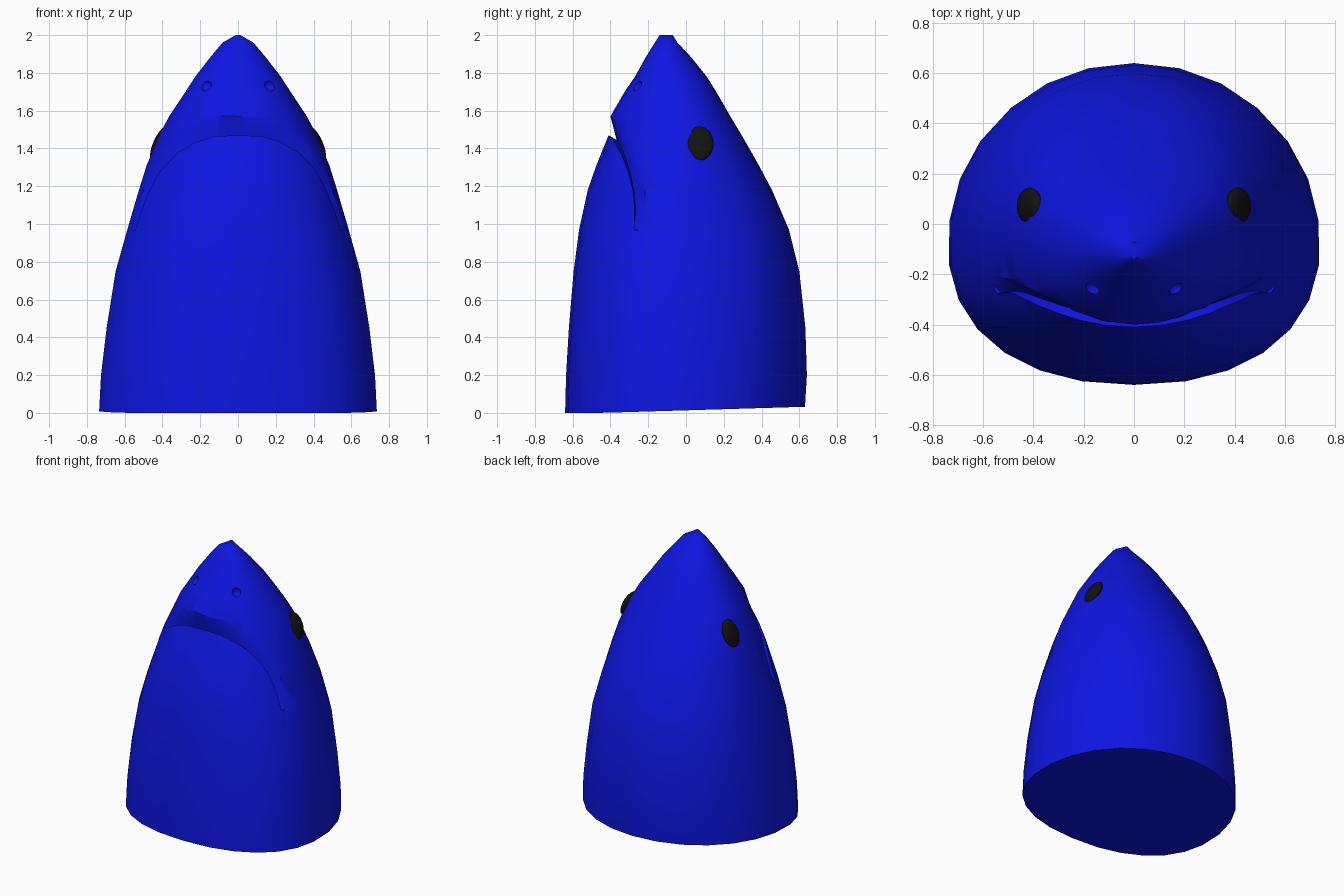
import bpy, bmesh, math
from mathutils import Vector

if "Cube" in bpy.data.objects:
    bpy.data.objects.remove(bpy.data.objects["Cube"])

# head profile: z, half width, front y, back y, y of widest point
RINGS = [
    (0.00, .740, -.640, .630, -.08), (0.20, .730, -.635, .640, -.08),
    (0.45, .700, -.620, .632, -.08), (0.75, .652, -.595, .600, -.06),
    (0.97, .590, -.566, .545, -.05), (1.18, .528, -.520, .455, -.03),
    (1.31, .487, -.475, .386, -.02), (1.47, .420, -.410, .295, -.01),
    (1.57, .367, -.400, .235, -.02), (1.70, .280, -.325, .160, -.05),
    (1.78, .228, -.270, .110, -.07), (1.88, .150, -.215, .030, -.09),
    (1.96, .083, -.165, -.045, -.10), (2.00, .012, -.140, -.070, -.105)]
SIDES = 26
N_FRONT, N_BACK = 2.25, 2.05


def ring_at(z):
    for a, b in zip(RINGS, RINGS[1:]):
        if a[0] <= z <= b[0]:
            t = (z - a[0]) / (b[0] - a[0])
            return [p + (q - p) * t for p, q in zip(a, b)]


def on_surface(y, z):
    """Point on the +x side of the head at a given y and z."""
    _, w, f, b, c = ring_at(z)
    n, r = (N_FRONT, c - f) if y < c else (N_BACK, b - c)
    return Vector((w * max(0, 1 - (abs(y - c) / r) ** n) ** (1 / n), y, z))


def material(name, rgb):
    m = bpy.data.materials.new(name)
    m.diffuse_color = (*rgb, 1)
    m.use_nodes = True
    m.node_tree.nodes["Principled BSDF"].inputs["Base Color"].default_value = m.diffuse_color
    return m


def new_object(name, bm, mat=None):
    bmesh.ops.recalc_face_normals(bm, faces=bm.faces)
    me = bpy.data.meshes.new(name)
    bm.to_mesh(me)
    bm.free()
    ob = bpy.data.objects.new(name, me)
    bpy.context.collection.objects.link(ob)
    if mat:
        me.materials.append(mat)
    return ob


def loft(name, rings, mat=None):
    """Skin closed rings of points and cap both ends."""
    bm = bmesh.new()
    vs = [[bm.verts.new(p) for p in r] for r in rings]
    n = len(vs[0])
    for a, b in zip(vs, vs[1:]):
        for i in range(n):
            j = (i + 1) % n
            bm.faces.new((a[i], a[j], b[j], b[i]))
    bm.faces.new(vs[0][::-1])
    bm.faces.new(vs[-1])
    return new_object(name, bm, mat)


def ball(name, centre, radii, tilt, u, v, mat=None):
    bm = bmesh.new()
    bmesh.ops.create_uvsphere(bm, u_segments=u, v_segments=v, radius=1)
    ob = new_object(name, bm, mat)
    ob.location, ob.scale, ob.rotation_euler = centre, radii, (0, tilt, 0)
    return ob


def smooth(ob, angle):
    bpy.ops.object.select_all(action='DESELECT')
    ob.select_set(True)
    bpy.context.view_layer.objects.active = ob
    bpy.ops.object.shade_smooth_by_angle(angle=math.radians(angle))


def cut(ob, cutter):
    cutter.hide_render = True
    m = ob.modifiers.new("cut", 'BOOLEAN')
    m.operation, m.solver, m.object = 'DIFFERENCE', 'EXACT', cutter
    bpy.context.view_layer.objects.active = ob
    bpy.ops.object.modifier_apply(modifier=m.name)
    bpy.data.objects.remove(cutter)


blue = material("blue_skin", (.004, .008, .75))
black = material("black_eye", (.006, .006, .006))

# head: lofted egg-shaped sections, base slightly slanted
rings = []
for k, (z, w, f, b, c) in enumerate(RINGS):
    pts = []
    for i in range(SIDES):
        a = -math.pi / 2 + 2 * math.pi * i / SIDES
        s, co = math.sin(a), math.cos(a)
        n, r = (N_FRONT, c - f) if s < 0 else (N_BACK, b - c)
        x = math.copysign(w * abs(co) ** (2 / n), co)
        y = c + math.copysign(r * abs(s) ** (2 / n), s)
        pts.append((x, y, z + (max(0, .03 * (y + .45)) if k == 0 else 0)))
    rings.append(pts)
head = loft("head", rings, blue)

# mouth: wedge-shaped groove; jaw edge (y, z) and upper lip edge (y, z)
MOUTH = [(-.410, 1.470, -.400, 1.570), (-.400, 1.463, -.385, 1.557),
         (-.380, 1.435, -.350, 1.515), (-.345, 1.375, -.300, 1.430),
         (-.305, 1.270, -.245, 1.300), (-.280, 1.170, -.215, 1.180),
         (-.272, 1.070, -.210, 1.060), (-.275, 0.970, -.240, 0.965)]
half = []
for k, (ly, lz, uy, uz) in enumerate(MOUTH):
    low, up = on_surface(ly, lz), on_surface(uy, uz)
    if k == 0:
        low.x = up.x = 0
    inward = -Vector((low.x, low.y, 0)).normalized()
    apex = low + inward * (.045 if k < 7 else .02) + (low - up) * .25
    half.append([apex, low + (low - apex), up + (up - apex)])
other = [[Vector((-p.x, p.y, p.z)) for p in s] for s in half[:0:-1]]
cut(head, loft("mouth_cutter", other + half))

# nostrils: small dents; eyes: flattened balls lying on the slope
for side, sx in (("right", 1), ("left", -1)):
    p = on_surface(-.25, 1.74)
    cut(head, ball("nostril_cutter", (sx * .17, -.262, 1.735),
                   (.032, .032, .032), 0, 12, 8))
    p = on_surface(.07, 1.425)
    eye = ball(side + "_eye", (sx * (p.x - .012), .07, 1.425),
               (.035, .076, .1), -.42 * sx, 12, 8, black)
    smooth(eye, 60)
smooth(head, 35)
